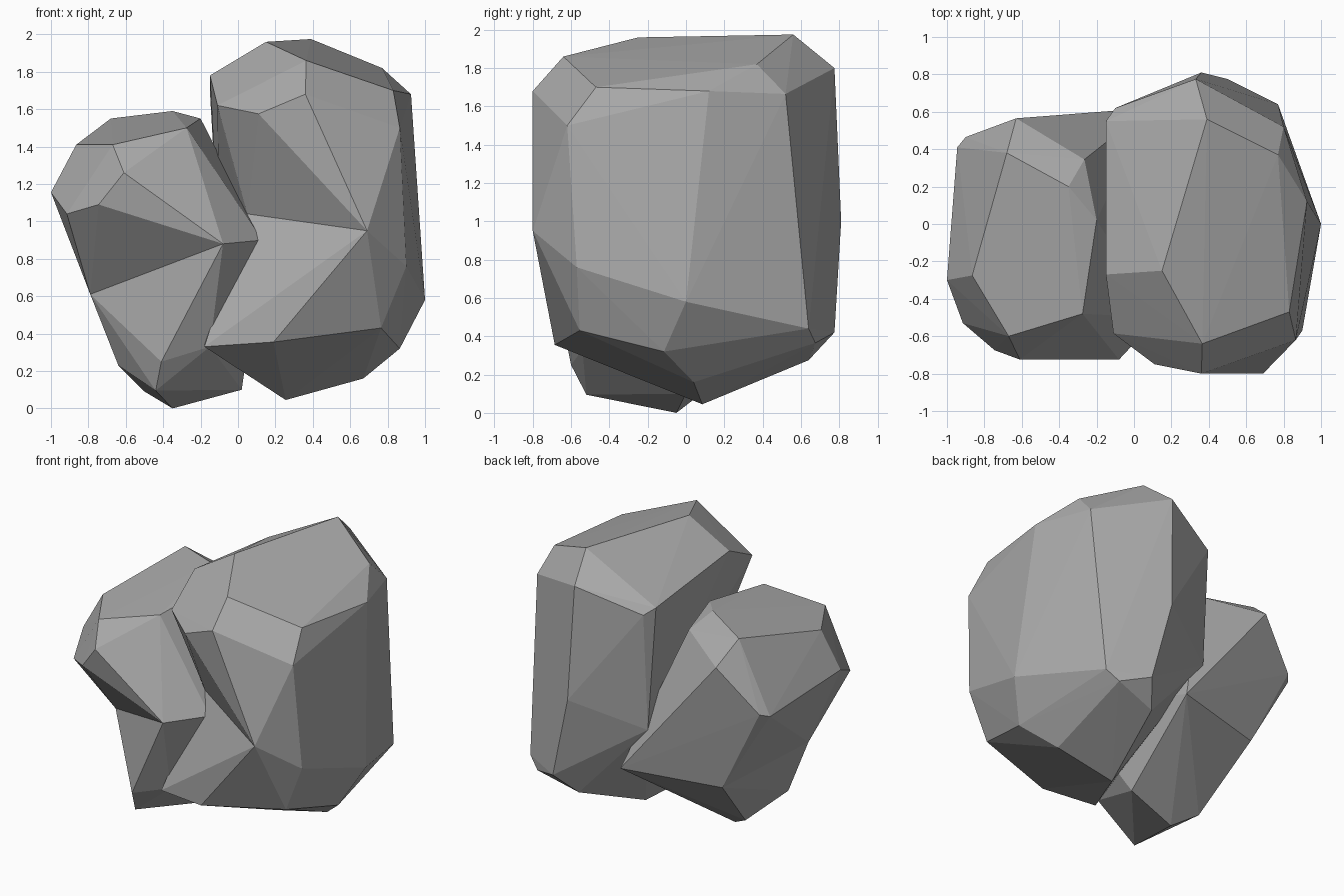
import bpy
import bmesh

# Remove the default cube only
default_cube = bpy.data.objects.get("Cube")
if default_cube is not None:
    bpy.data.objects.remove(default_cube, do_unlink=True)


def make_material(name, colour):
    material = bpy.data.materials.new(name)
    material.use_nodes = True
    material.diffuse_color = colour
    shader = material.node_tree.nodes["Principled BSDF"]
    shader.inputs["Base Color"].default_value = colour
    shader.inputs["Roughness"].default_value = 0.9
    return material


def add_chunk(target, corners):
    """Add one faceted convex chunk, the hull of its corner points."""
    chunk = bmesh.new()
    for corner in corners:
        chunk.verts.new(corner)
    result = bmesh.ops.convex_hull(chunk, input=chunk.verts[:])
    leftovers = set(result["geom_interior"]) | set(result["geom_unused"])
    loose = [item for item in leftovers if isinstance(item, bmesh.types.BMVert)]
    bmesh.ops.delete(chunk, geom=loose, context="VERTS")
    bmesh.ops.recalc_face_normals(chunk, faces=chunk.faces[:])
    temporary = bpy.data.meshes.new("chunk")
    chunk.to_mesh(temporary)
    chunk.free()
    target.from_mesh(temporary)
    bpy.data.meshes.remove(temporary)


def make_rock(name, chunks, material):
    """Build a flat shaded rock from overlapping convex chunks."""
    rock = bmesh.new()
    for corners in chunks:
        add_chunk(rock, corners)
    mesh = bpy.data.meshes.new(name)
    rock.to_mesh(mesh)
    rock.free()
    mesh.materials.append(material)
    rock_object = bpy.data.objects.new(name, mesh)
    bpy.context.scene.collection.objects.link(rock_object)
    return rock_object


stone_grey = make_material("stone grey", (0.4, 0.4, 0.4, 1))

# Tall rock: bevelled crown, shoulders, and the corners around its waist
tall_crown = [
    (.39, .56, 1.975), (.15, -.25, 1.96), (.365, -.64, 1.86),
    (-.15, -.27, 1.78), (.33, .775, 1.8), (.77, .37, 1.82),
]
tall_shoulder = [
    (.36, -.8, 1.68), (.11, -.75, 1.575), (-.11, -.585, 1.62),
    (.83, -.47, 1.7), (.865, -.62, 1.5), (.925, .12, 1.68),
    (.8, .52, 1.665), (-.1, .62, 1.65), (-.15, .55, 1.69),
]
tall_waist = [
    (.69, -.8, .95), (.9, -.57, .76), (1, 0, .58), (.81, .515, .74),
    (.36, .81, 1), (-.1, .57, .82), (.05, -.44, 1.04),
]
tall_base = [
    (.5, .775, .42), (.77, .64, .44), (.69, .675, .365), (.39, .64, .275),
    (.765, -.555, .43), (.865, -.115, .32), (.67, .04, .16),
    (.255, .085, .045),
]
# Foot that juts out at the front below the crease
tall_foot = [(.19, -.685, .355), (-.18, -.6, .33)]

make_rock(
    "tall_rock",
    [tall_crown + tall_shoulder + tall_waist + tall_base,
     tall_waist + tall_base + tall_foot],
    stone_grey,
)

# Leaning rock: sloped crown, flank corners, and the waist crease
leaning_crown = [
    (-.68, .38, 1.55), (-.35, .2, 1.59), (-.2, .02, 1.55),
    (-.275, -.48, 1.5), (-.67, -.6, 1.41), (-.865, -.275, 1.41),
    (-.63, .565, 1.4), (-.265, .345, 1.49),
]
leaning_flank = [
    (-1, -.3, 1.155), (-.915, -.53, 1.04), (-.745, -.675, 1.09),
    (-.61, -.725, 1.26), (-.2, -.53, 1.3), (-.9, .465, 1.1),
    (-.945, .41, 1.08),
]
leaning_waist = [
    (-.08, -.725, .88), (-.79, -.24, .61), (-.6, .45, .5),
    (.08, .62, .52), (.13, -.5, .9),
]
# Tapered root that narrows to the ground
leaning_root = [
    (-.41, -.6, .25), (-.44, -.52, .095), (-.35, -.05, 0),
    (-.5, .05, .09), (-.64, -.23, .23), (.02, 0, .1), (-.15, -.54, .33),
]

make_rock(
    "leaning_rock",
    [leaning_crown + leaning_flank + leaning_waist,
     leaning_waist + leaning_root],
    stone_grey,
)
